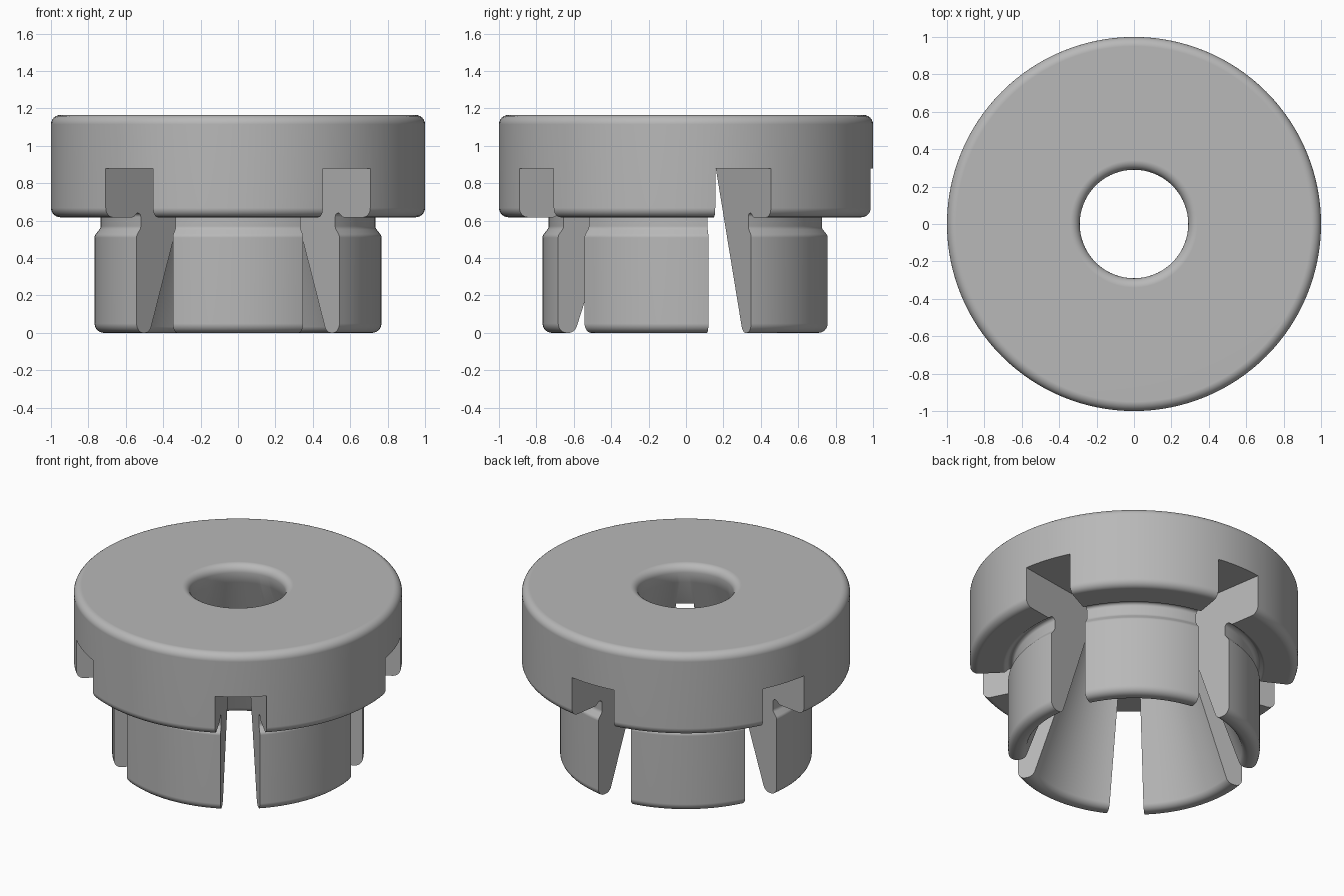
import bpy, bmesh
from math import radians, cos, sin, tan, pi
from mathutils import Vector

cube = bpy.data.objects.get("Cube")
if cube:
    bpy.data.objects.remove(cube, do_unlink=True)

SLOTS = 5
SLOT_HALF = radians(9)
SLOT_TOP = 0.88


def add_object(name, bm):
    bmesh.ops.recalc_face_normals(bm, faces=bm.faces)
    mesh = bpy.data.meshes.new(name)
    bm.to_mesh(mesh)
    bm.free()
    obj = bpy.data.objects.new(name, mesh)
    bpy.context.collection.objects.link(obj)
    return obj


def rounded(corners, steps=6):
    """Closed (radius, height) outline with each corner filleted."""
    points = []
    for i, (x, z, fillet) in enumerate(corners):
        p = Vector((x, z))
        if not fillet:
            points.append(p)
            continue
        a = (Vector(corners[i - 1][:2]) - p).normalized()
        b = (Vector(corners[(i + 1) % len(corners)][:2]) - p).normalized()
        half = a.angle(b) / 2
        centre = p + (a + b).normalized() * fillet / sin(half)
        start = p + a * fillet / tan(half) - centre
        end = p + b * fillet / tan(half) - centre
        sweep = pi - 2 * half
        for k in range(steps + 1):
            t = k / steps
            points.append(centre + (start * sin((1 - t) * sweep)
                                    + end * sin(t * sweep)) / sin(sweep))
    return points


# Turned body: bore, flange, relief groove, sleeve and tapered inside
profile = rounded([
    (0.29, 1.05, 0), (0.29, 1.165, 0.05),
    (1, 1.165, 0.05), (1, 0.618, 0.05),
    (0.79, 0.618, 0.02), (0.765, 0.64, 0.015), (0.735, 0.64, 0.02),
    (0.735, 0.56, 0.03), (0.767, 0.52, 0.03),
    (0.767, 0, 0.05), (0.668, 0, 0.05),
])
bm = bmesh.new()
verts = [bm.verts.new((p.x, 0, p.y)) for p in profile]
edges = [bm.edges.new((verts[i - 1], verts[i])) for i in range(len(verts))]
bmesh.ops.spin(bm, geom=verts + edges, cent=(0, 0, 0), axis=(0, 0, 1),
               angle=2 * pi, steps=128, use_merge=True)
bmesh.ops.remove_doubles(bm, verts=bm.verts, dist=0.0001)
body = add_object("slotted_flange_bushing", bm)

# Radial wedge cutters for the slots
bm = bmesh.new()
for k in range(SLOTS):
    mid = radians(-90 + 36 + k * 360 / SLOTS)
    base = [bm.verts.new((r * cos(mid + s * SLOT_HALF),
                          r * sin(mid + s * SLOT_HALF), -0.1))
            for r, s in ((0.1, -1), (1.3, -1), (1.3, 1), (0.1, 1))]
    face = bm.faces.new(base)
    top = bmesh.ops.extrude_face_region(bm, geom=[face])["geom"]
    bmesh.ops.translate(bm, vec=(0, 0, SLOT_TOP + 0.1),
                        verts=[v for v in top if isinstance(v, bmesh.types.BMVert)])
cutter = add_object("slot_cutter", bm)
cutter.hide_render = True

# Cut the slots
bpy.ops.object.select_all(action='DESELECT')
body.select_set(True)
bpy.context.view_layer.objects.active = body
cut = body.modifiers.new("slots", 'BOOLEAN')
cut.operation = 'DIFFERENCE'
cut.solver = 'EXACT'
cut.object = cutter
bpy.ops.object.modifier_apply(modifier=cut.name)
bpy.data.objects.remove(cutter, do_unlink=True)

# Single grey finish
grey = bpy.data.materials.new("plain_grey")
grey.use_nodes = True
colour = (0.48, 0.48, 0.48, 1)
grey.diffuse_color = colour
grey.node_tree.nodes["Principled BSDF"].inputs["Base Color"].default_value = colour
body.data.materials.clear()
body.data.materials.append(grey)

# Smooth turned surfaces, crisp slot edges
bpy.ops.object.shade_smooth_by_angle(angle=radians(30))
weighted = body.modifiers.new("weighted_normals", 'WEIGHTED_NORMAL')
weighted.keep_sharp = True
